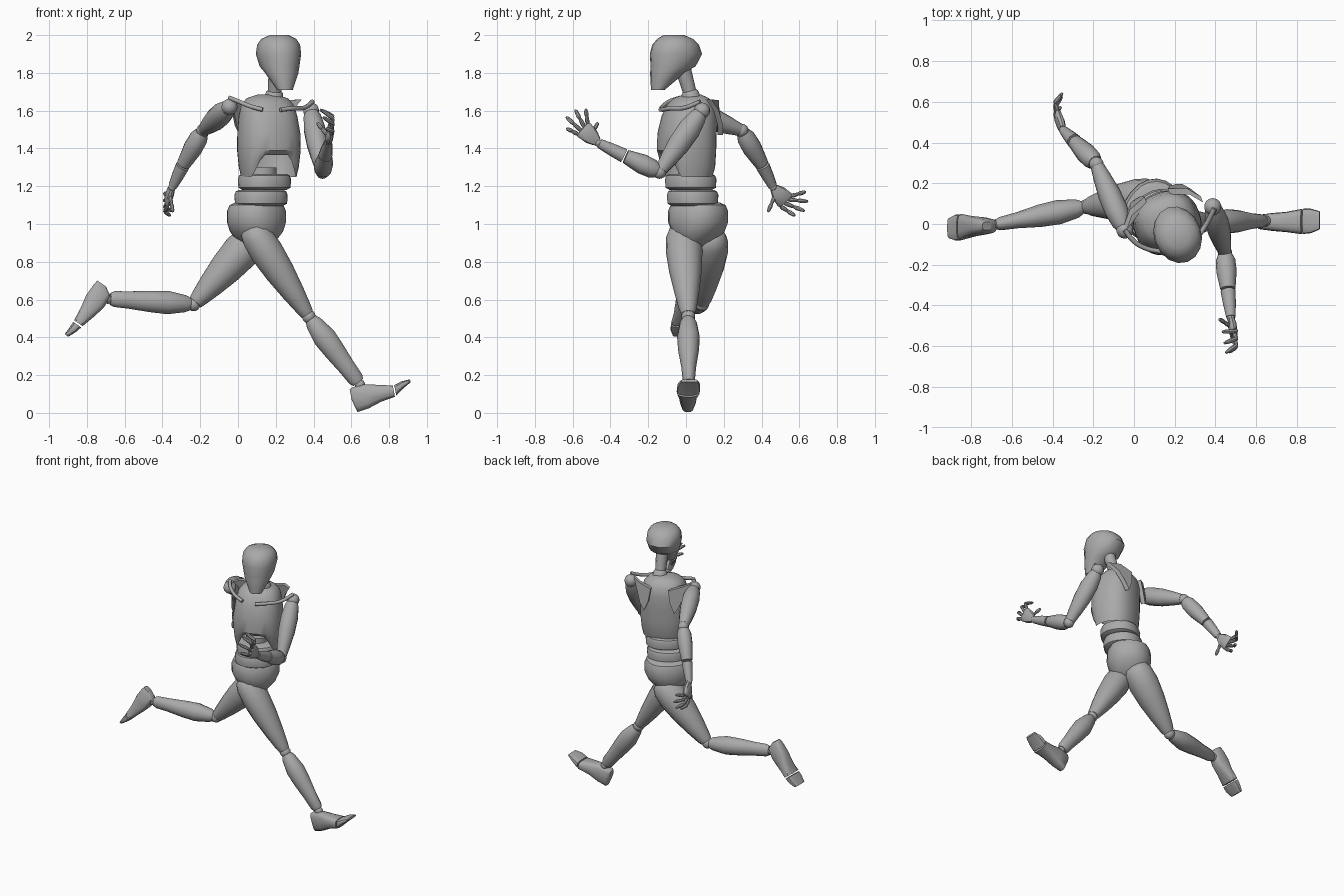
import bpy, bmesh, math
from mathutils import Vector as V

if "Cube" in bpy.data.objects:
    bpy.data.objects.remove(bpy.data.objects["Cube"])

grey = bpy.data.materials.new("mannequin_grey")
grey.diffuse_color = (0.4, 0.4, 0.4, 1)
grey.use_nodes = True
grey.node_tree.nodes["Principled BSDF"].inputs["Base Color"].default_value = grey.diffuse_color


def finish(name, bm, angle=40):
    me = bpy.data.meshes.new(name)
    bmesh.ops.recalc_face_normals(bm, faces=bm.faces)
    bm.to_mesh(me)
    bm.free()
    me.materials.append(grey)
    ob = bpy.data.objects.new(name, me)
    bpy.context.collection.objects.link(ob)
    bpy.ops.object.select_all(action='DESELECT')
    ob.select_set(True)
    bpy.context.view_layer.objects.active = ob
    bpy.ops.object.shade_smooth_by_angle(angle=math.radians(angle))
    return ob


def loft(name, rings, X, Y, n=14, power=1.0, open_start=False, shape=None):
    """Skin rings of (centre, rx, ry) lying in the X/Y plane."""
    bm, loops = bmesh.new(), []
    for i, (c, rx, ry) in enumerate(rings):
        loop = []
        for k in range(n):
            a = 2 * math.pi * k / n
            ca, sa = math.cos(a), math.sin(a)
            u = math.copysign(abs(ca) ** power, ca) * rx
            v = math.copysign(abs(sa) ** power, sa) * ry
            p = V(c) + X * u + Y * v
            if shape:
                p += shape(i, u, v)
            loop.append(bm.verts.new(p))
        loops.append(loop)
    for a, b in zip(loops, loops[1:]):
        for k in range(n):
            bm.faces.new((a[k], a[(k + 1) % n], b[(k + 1) % n], b[k]))
    if not open_start:
        bm.faces.new(loops[0][::-1])
    bm.faces.new(loops[-1])
    return finish(name, bm)


def limb(name, p0, p1, prof, side, n=12, power=1.0):
    """Tapered limb; profile rows are (fraction, side radius, other radius)."""
    p0, p1 = V(p0), V(p1)
    d = (p1 - p0).normalized()
    Y = d.cross(V(side)).normalized()
    X = Y.cross(d)
    return loft(name, [(p0.lerp(p1, t), a, b) for t, a, b in prof], X, Y, n, power)


def stack(name, base, turn, rows, n=20, power=1.0, **kw):
    """Upright body part; rows are (z, half width, half depth, forward shift)."""
    t = math.radians(turn)
    X, Y = V((math.cos(t), math.sin(t), 0)), V((-math.sin(t), math.cos(t), 0))
    rings = [(V((*base, z)) - Y * f, a, b) for z, a, b, f in rows]
    return loft(name, rings, X, Y, n, power, **kw)


def ball(name, c, r):
    bm = bmesh.new()
    bmesh.ops.create_uvsphere(bm, u_segments=14, v_segments=9, radius=r)
    bmesh.ops.translate(bm, verts=bm.verts, vec=V(c))
    finish(name, bm)


# head and neck
stack("head", (0.215, -0.055), 20, [
    (1.71, .042, .035, .10), (1.76, .068, .068, .07), (1.80, .088, .09, .048),
    (1.835, .103, .122, .014), (1.90, .117, .142, -.002), (1.95, .112, .125, .0),
    (1.98, .092, .095, .003), (2.0, .05, .055, .01)], 16)
limb("neck", (.19, .03, 1.66), (.205, -.02, 1.84),
     [(0, .05, .05), (.2, .045, .045), (.25, .036, .036), (1, .042, .042)], (1, 0, 0))

# chest shell, with the arch under the ribs lifted out of the front rim
def rib_arch(i, u, v):
    if i > 1 or v > 0:
        return V((0, 0, 0))
    lift = max(0, min(1, (.125 - abs(u)) / .05))
    return V((0, 0, (.115, .08)[i] * lift))

stack("chest", (.163, .005), 20, [
    (1.25, .145, .128, 0), (1.30, .156, .143, 0), (1.39, .166, .15, .002),
    (1.48, .164, .15, .0), (1.57, .153, .14, -.012), (1.63, .138, .12, -.02),
    (1.665, .11, .09, -.025), (1.685, .05, .045, -.03)],
    32, .85, open_start=True, shape=rib_arch)

# waist
stack("waist_core", (.13, .035), 32, [(1.06, .075, .075, 0), (1.30, .075, .075, 0)])
for nm, c, z, r in (("upper_waist_disc", (.14, .025), 1.222, .14),
                    ("lower_waist_disc", (.122, .035), 1.138, .14)):
    stack(nm, c, 32, [(z - .042, r * .82, r * .76, 0), (z - .03, r * .98, r * .9, 0),
                      (z + .015, r, r * .93, 0), (z + .035, r * .95, r * .87, 0),
                      (z + .043, r * .8, r * .74, 0)], 24, .9)

# pelvis
stack("pelvis", (.098, .064), 50, [
    (.87, .03, .06, 0), (.91, .085, .11, 0), (.96, .135, .137, 0), (1.01, .158, .148, 0),
    (1.07, .158, .146, 0), (1.10, .146, .133, 0), (1.113, .12, .105, 0)], 20, .9)

# legs: forward one and trailing one
THIGH = [(-.12, .04, .04), (-.08, .072, .068), (.02, .092, .084), (.2, .097, .09), (.45, .086, .08),
         (.7, .066, .062), (.9, .047, .044), (.97, .036, .036)]
BACK_THIGH = [(t, a * 1.08, b * 1.12) for t, a, b in THIGH]
SHIN = [(.04, .032, .034), (.1, .046, .046), (.3, .06, .063), (.5, .055, .058),
        (.75, .039, .047), (.92, .033, .043), (.97, .026, .032)]
legs = (("front", (.095, -.015, .94), (.375, .012, .51), (.645, .015, .15), THIGH),
        ("rear", (.075, .125, .92), (-.235, .085, .575), (-.69, -.005, .605), BACK_THIGH))
for nm, hip, knee, ankle, thigh in legs:
    limb(nm + "_thigh", hip, knee, thigh, (0, 1, 0), 14)
    ball(nm + "_knee", knee, .037)
    limb(nm + "_shin", knee, ankle, SHIN, (0, 1, 0), 14)
    ball(nm + "_ankle", ankle, .028)


def foot(nm, axis, up, rows, toe):
    X, Y = V((0, 1, 0)), V(up).normalized()
    for part, data in (("_foot", rows), ("_toes", toe)):
        loft(nm + part, [((x, y, z), w, h) for x, y, z, w, h in data], X, Y, 14, .65)


foot("front", None, (-.2, 0, 1), [
    (.597, .01, .095, .022, .03), (.62, .01, .07, .036, .068), (.68, .01, .088, .044, .066),
    (.75, .01, .104, .05, .046), (.825, .012, .115, .062, .031)],
    [(.832, .013, .12, .062, .028), (.87, .015, .148, .06, .02), (.912, .018, .17, .045, .008)])
foot("rear", None, (.82, 0, -.57), [
    (-.722, -.01, .685, .02, .028), (-.719, -.01, .648, .036, .056),
    (-.757, -.01, .59, .045, .058), (-.80, -.012, .53, .052, .042),
    (-.845, -.015, .475, .064, .028)],
    [(-.851, -.016, .467, .064, .026), (-.875, -.018, .44, .064, .021),
     (-.908, -.02, .41, .05, .012)])

# arms: shoulder, elbow, forearm split, wrist
UPPER = [(.02, .034, .034), (.1, .048, .047), (.3, .062, .058), (.55, .06, .056),
         (.8, .046, .044), (.96, .034, .034)]
FORE = [(.06, .036, .036), (.2, .05, .048), (.5, .053, .05), (.8, .043, .042), (.97, .037, .037)]
CUFF = [(.03, .038, .037), (.5, .033, .031), (.95, .025, .023)]
arms = (("right", (-.045, -.03, 1.62), (-.185, .295, 1.495), (-.292, .405, 1.31), (-.348, .462, 1.195)),
        ("left", (.387, .085, 1.6), (.447, -.14, 1.275), (.462, -.325, 1.36), (.477, -.465, 1.43)))
for nm, sh, el, mid, wr in arms:
    ball(nm + "_shoulder", sh, .043)
    limb(nm + "_upper_arm", sh, el, UPPER, (0, 0, 1))
    ball(nm + "_elbow", el, .036)
    limb(nm + "_forearm", el, mid, FORE, (0, 0, 1))
    limb(nm + "_cuff", mid, wr, CUFF, (0, 0, 1))
    ball(nm + "_wrist", wr, .021)


def hand(nm, wrist, knuckle, tips, bend_x, thumb):
    wide, wrist, knuckle = V((0, .69, .72)), V(wrist), V(knuckle)
    limb(nm + "_palm", wrist, knuckle, [(.05, .024, .016), (.4, .042, .021),
         (.9, .05, .019), (1, .045, .013)], wide, 10, .8)
    digits = [(knuckle + wide * s, V(t)) for s, t in zip((-.039, -.013, .013, .039), tips)]
    digits.append((V(thumb[0]), V(thumb[1])))
    for i, (b, t) in enumerate(digits):
        m = b.lerp(t, .52)
        if i < 4:
            m.x = bend_x
        for j, (p, q) in enumerate(((b, m), (m, t))):
            limb(f"{nm}_finger_{i + 1}_{j + 1}", p, q, [(-.05, .009, .009), (.3, .012, .012),
                 (.8, .010, .010), (1.02, .006, .006)], wide, 8)


hand("left", (.477, -.465, 1.43), (.492, -.548, 1.505),
     [(.465, -.63, 1.505), (.452, -.632, 1.565), (.445, -.585, 1.602), (.435, -.53, 1.605)],
     .503, ((.47, -.50, 1.475), (.42, -.467, 1.535)))
hand("right", (-.348, .462, 1.195), (-.375, .53, 1.12),
     [(-.36, .575, 1.045), (-.355, .625, 1.07), (-.352, .643, 1.12), (-.36, .632, 1.17)],
     -.388, ((-.36, .47, 1.15), (-.345, .435, 1.065)))


# collar bones: swept rods
def rod(name, pts, r=.012):
    cu = bpy.data.curves.new(name, 'CURVE')
    cu.dimensions, cu.bevel_depth, cu.bevel_resolution = '3D', r, 2
    cu.resolution_u, cu.use_fill_caps = 5, True
    sp = cu.splines.new('BEZIER')
    sp.bezier_points.add(len(pts) - 1)
    for bp, p in zip(sp.bezier_points, pts):
        bp.co, bp.handle_left_type, bp.handle_right_type = p, 'AUTO', 'AUTO'
    cu.materials.append(grey)
    bpy.context.collection.objects.link(bpy.data.objects.new(name, cu))


rod("right_collar_bone", [(-.045, -.03, 1.668), (.0, -.085, 1.65), (.06, -.12, 1.625), (.13, -.135, 1.605)])
rod("left_collar_bone", [(.395, .075, 1.648), (.35, -.01, 1.615), (.29, -.085, 1.612), (.225, -.125, 1.605)])

# shoulder blades: thin plates, mirrored about the chest's centre line
t = math.radians(20)
X, Y = V((math.cos(t), math.sin(t), 0)), V((-math.sin(t), math.cos(t), 0))
for nm, s in (("right", -1), ("left", 1)):
    bm = bmesh.new()
    outline = [(.20, .065, 1.66), (.15, .125, 1.655), (.06, .158, 1.63),
               (.075, .168, 1.54), (.105, .165, 1.47), (.135, .155, 1.52), (.165, .12, 1.60)]
    rear = [bm.verts.new(V((.163, .005, 0)) + X * u * s + Y * v + V((0, 0, z))) for u, v, z in outline]
    fore = [bm.verts.new(p.co - Y * .03) for p in rear]
    bm.faces.new(rear)
    bm.faces.new(fore[::-1])
    for k in range(len(rear)):
        m = (k + 1) % len(rear)
        bm.faces.new((rear[k], fore[k], fore[m], rear[m]))
    finish(nm + "_shoulder_blade", bm)
